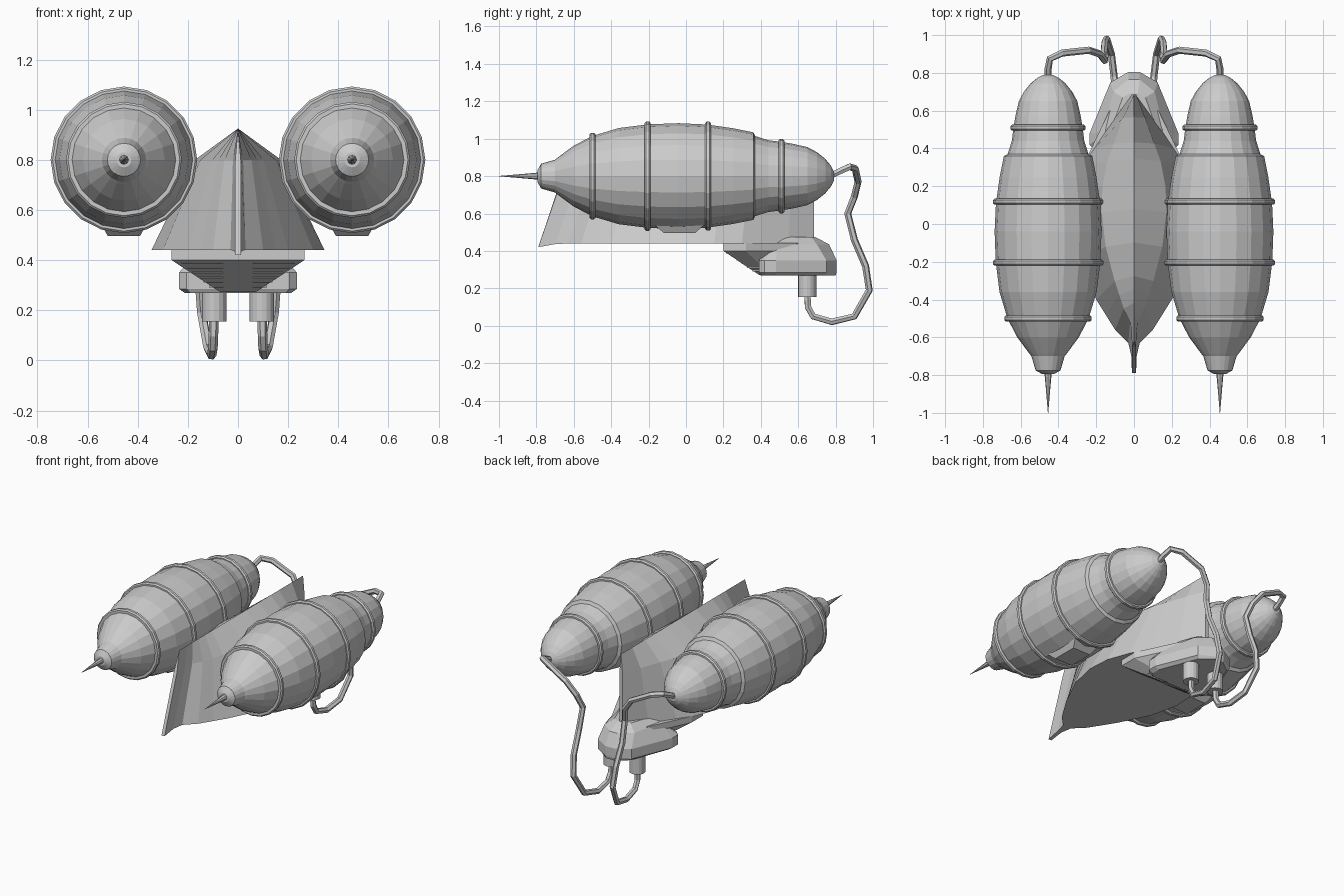
import bpy, bmesh, math

if "Cube" in bpy.data.objects:
    bpy.data.objects.remove(bpy.data.objects["Cube"])


def finish(name, bm):
    bmesh.ops.recalc_face_normals(bm, faces=bm.faces)
    me = bpy.data.meshes.new(name)
    bm.to_mesh(me)
    bm.free()
    ob = bpy.data.objects.new(name, me)
    bpy.context.collection.objects.link(ob)
    return ob


def loft(name, rings, closed=False):
    """Skin rings of equal point count; caps the ends unless closed into a loop."""
    bm = bmesh.new()
    vs = [[bm.verts.new(p) for p in r] for r in rings]
    n = len(rings[0])
    pairs = list(zip(vs, vs[1:])) + ([(vs[-1], vs[0])] if closed else [])
    for a, b in pairs:
        for i in range(n):
            j = (i + 1) % n
            bm.faces.new((a[i], a[j], b[j], b[i]))
    if not closed:
        bm.faces.new(vs[0])
        bm.faces.new(vs[-1])
    return finish(name, bm)


def lathe(name, cx, profile, sides=20, cz=0.8, closed=False):
    """Turn (y, radius) points about an axis along y."""
    rings = []
    for y, r in profile:
        rings.append([(cx + r * math.sin(2 * math.pi * i / sides), y,
                       cz + r * math.cos(2 * math.pi * i / sides)) for i in range(sides)])
    return loft(name, rings, closed)


def radius_at(y):
    for (y0, r0), (y1, r1) in zip(POD, POD[1:]):
        if y0 <= y <= y1 and y1 > y0:
            return r0 + (r1 - r0) * (y - y0) / (y1 - y0)


def mirrored(half):
    return half + [(-x, y) for x, y in reversed(half)]


POD = [(-0.795, 0.03), (-0.775, 0.066), (-0.70, 0.088), (-0.685, 0.1), (-0.60, 0.163),
       (-0.50, 0.215), (-0.36, 0.257), (-0.20, 0.277), (-0.04, 0.283), (0.11, 0.276),
       (0.25, 0.256), (0.36, 0.234), (0.37, 0.214), (0.44, 0.192), (0.51, 0.183),
       (0.57, 0.173), (0.65, 0.155), (0.70, 0.128), (0.745, 0.092), (0.775, 0.055), (0.79, 0.025)]
HOSE = [(.455, .77, .80), (.455, .82, .825), (.445, .875, .85), (.38, .905, .84), (.24, .92, .77),
        (.18, .90, .69), (.155, .865, .60), (.16, .90, .46), (.155, .96, .32), (.145, .98, .19),
        (.12, .90, .05), (.105, .78, .021), (.10, .68, .05), (.098, .652, .10), (.095, .648, .20)]

for side, s in (("left", -1), ("right", 1)):
    cx = 0.455 * s
    # pod body and front needle
    lathe(side + "_pod", cx, POD)
    lathe(side + "_needle", cx, [(-1.0, 0.001), (-0.88, 0.011), (-0.78, 0.02)], 8)
    # raised bands
    for k, y in enumerate((-0.50, -0.205, 0.118, 0.51)):
        r = radius_at(y)
        w = 0.016
        lathe(f"{side}_band_{k}", cx, [(y - w, r - .015), (y - w, r + .008), (y - w / 2, r + .016),
                                       (y + w / 2, r + .016), (y + w, r + .008), (y + w, r - .015)],
              closed=True)
    # pad under the pod
    loft(side + "_pod_pad", [[(cx + x, y, z) for x, y in ((-a, y0), (a, y0), (a, y1), (-a, y1))]
                             for a, y0, y1, z in ((.1, -.19, .12, .56), (.065, -.12, .05, .497))])
    # nozzle the hose plugs into
    loft(side + "_nozzle", [[(.095 * s + .049 * math.cos(i * math.pi / 8),
                              .648 + .049 * math.sin(i * math.pi / 8), z) for i in range(16)]
                            for z in (.155, .32)])
    # hose as a bevelled curve turned into a mesh
    cu = bpy.data.curves.new("hose_path", 'CURVE')
    cu.dimensions = '3D'
    cu.bevel_depth = 0.019
    cu.bevel_resolution = 1
    cu.use_fill_caps = True
    sp = cu.splines.new('POLY')
    sp.use_smooth = False
    sp.points.add(len(HOSE) - 1)
    for p, (x, y, z) in zip(sp.points, HOSE):
        p.co = (x * s, y, z, 1)
    tmp = bpy.data.objects.new("hose_path", cu)
    bpy.context.collection.objects.link(tmp)
    deps = bpy.context.evaluated_depsgraph_get()
    me = bpy.data.meshes.new_from_object(tmp.evaluated_get(deps))
    bpy.data.objects.remove(tmp)
    bpy.context.collection.objects.link(bpy.data.objects.new(side + "_hose", me))
    # stepped slats on the front underside of the engine block
    for k in range(6):
        t = k / 5
        z = 0.39 - 0.095 * t
        y = 0.215 + 0.14 * t
        x0, x1 = 0.06 * s, (0.225 - 0.11 * t) * s
        loft(f"{side}_slat_{k}", [[(x0, y, h), (x1, y, h), (x1, y + .1, h), (x0, y + .1, h)]
                                  for h in (z - .004, z + .004)])

# central hull: boat-shaped plan, gabled section, raked prow
rings = []
for y, w in ((-.79, .011), (-.70, .014), (-.63, .03), (-.56, .10), (-.48, .15), (-.40, .20),
             (-.2, .30), (0, .345), (.15, .335), (.3, .28), (.4, .21), (.55, .11), (.685, .012)):
    ys, yt = (.685 - (.685 - y) * f for f in (.91, .885))
    sh = min(w, .006 + .48 * w)
    zb = .44 - max(0, -.68 - y) * .18
    rings.append([(-w, y, zb), (-sh, ys, .80), (0, yt, .925), (sh, ys, .80), (w, y, zb)])
loft("hull", rings)

# rear engine block, chamfered above and below
low = [(.19, .40), (.21, .43), (.21, .48), (.11, .74), (.03, .80)]
mid = [(.205, .39), (.235, .42), (.235, .48), (.125, .75), (.03, .805)]
top = [(.15, .47), (.16, .475), (.16, .49), (.11, .70), (.03, .765)]
cap = [(.10, .50), (.11, .51), (.11, .53), (.06, .67), (.02, .69)]
loft("engine_block", [[(x, y, z) for x, y in mirrored(h)]
                      for h, z in ((low, .268), (mid, .285), (mid, .35), (top, .435), (cap, .475))])

# wedge linking hull and engine block
wedge = [(.265, .20), (.265, .32), (.13, .60)]
toe = [(.07, .39), (.07, .45), (.06, .60)]
loft("engine_wedge", [[(x, y, z) for x, y in mirrored(h)]
                      for h, z in ((wedge, .442), (wedge, .40), (toe, .272))])
